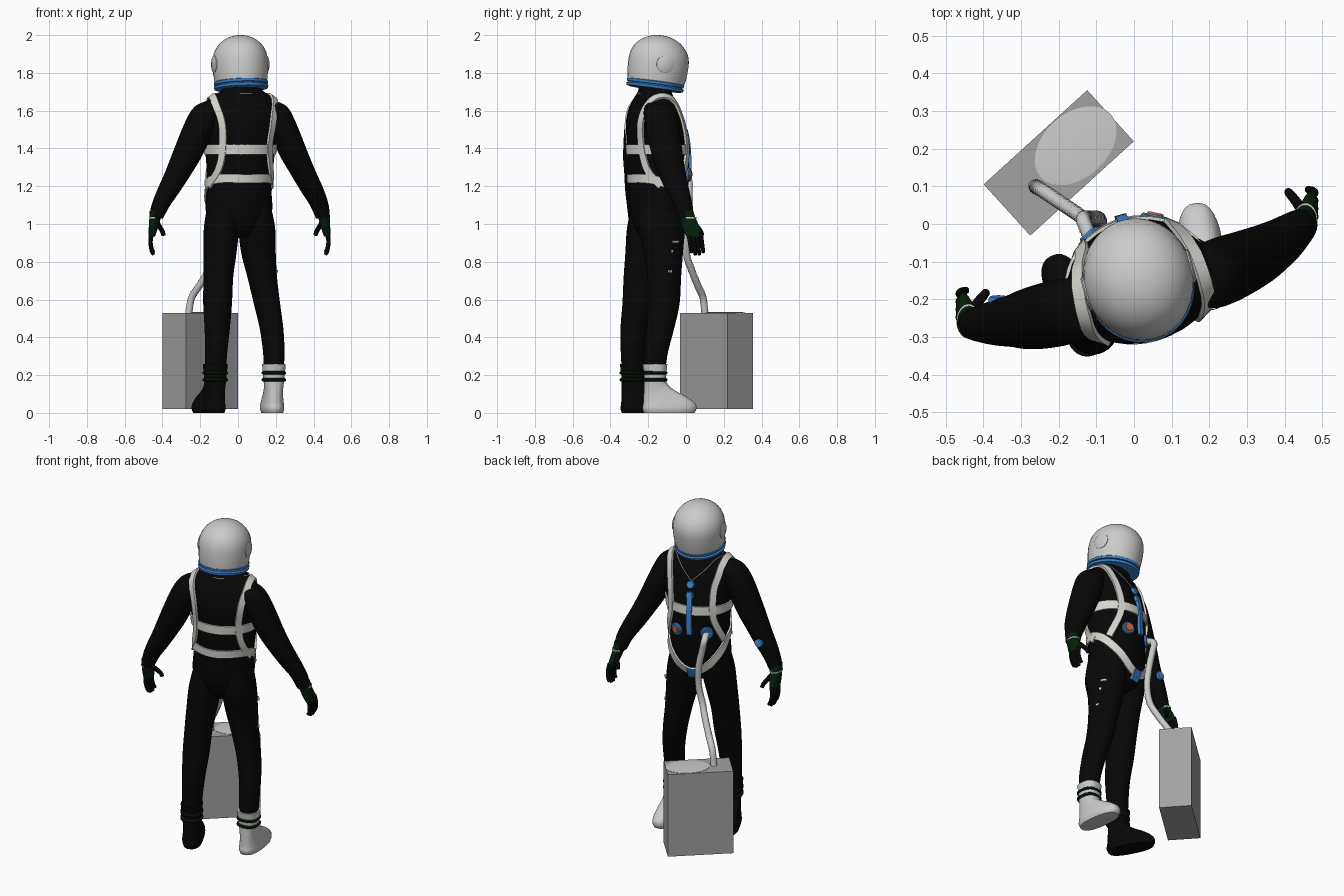
import bpy, bmesh, math
from mathutils import Vector, Matrix

if "Cube" in bpy.data.objects:
    bpy.data.objects.remove(bpy.data.objects["Cube"])

TURN = math.radians(15)            # the whole figure is turned slightly


def material(name, *rgb):
    m = bpy.data.materials.new(name)
    m.diffuse_color = (*rgb, 1)
    m.use_nodes = True
    m.node_tree.nodes["Principled BSDF"].inputs["Base Color"].default_value = m.diffuse_color
    return m


BLACK = material("suit_black", .002, .002, .002)
GREEN = material("dark_green", .002, .014, .003)
WHITE = material("white", .76, .76, .73)
STRAP = material("webbing", .66, .67, .62)
BLUE = material("blue", .05, .24, .62)
ORANGE = material("orange", .6, .13, .03)
LIGHT = material("light_grey", .55, .55, .55)
GREY = material("case_grey", .36, .36, .36)


def finish(name, me, mat, angle=40):
    for p in me.polygons:
        p.use_smooth = True
    me.set_sharp_from_angle(angle=math.radians(angle))
    ob = bpy.data.objects.new(name, me)
    bpy.context.collection.objects.link(ob)
    me.materials.append(mat)
    return ob


def skin(name, rings, mat, around=True, cap=True, loop=False, angle=40):
    """Skin a list of equal point rings."""
    bm = bmesh.new()
    vs = [[bm.verts.new(p) for p in r] for r in rings]
    n = len(vs[0])
    for i in range(len(vs) if loop else len(vs) - 1):
        a, b = vs[i], vs[(i + 1) % len(vs)]
        for j in range(n if around else n - 1):
            k = (j + 1) % n
            bm.faces.new((a[j], a[k], b[k], b[j]))
    if cap:
        bm.faces.new(vs[0])
        bm.faces.new(vs[-1])
    bmesh.ops.recalc_face_normals(bm, faces=bm.faces)
    me = bpy.data.meshes.new(name)
    bm.to_mesh(me)
    bm.free()
    return finish(name, me, mat, angle)


def smooth_path(pts, n=5, loop=False):
    """Catmull-Rom resampling of tuples of any length."""
    P = [Vector(p) for p in pts]
    P = P if loop else [P[0] * 2 - P[1]] + P + [P[-1] * 2 - P[-2]]
    m, out = len(P), []
    for i in range(m if loop else m - 3):
        a, b, c, d = (P[(i + k) % m] for k in range(4))
        for t in (j / n for j in range(n)):
            out.append(.5 * (2*b + (c - a)*t + (2*a - 5*b + 4*c - d)*t*t + (3*b - a - 3*c + d)*t**3))
    return out if loop else out + [P[-2]]


def ellipse(s, turn, mtx=None, n=32, e=1):
    x, y, z, rx, ry = s
    pts = []
    for k in range(n):
        a = 2 * math.pi * k / n
        c, d = (math.copysign(abs(f(a))**e, f(a)) for f in (math.cos, math.sin))
        pts.append(Vector((x, y, z)) + Matrix.Rotation(turn, 3, 'Z') @ Vector((rx*c, ry*d, 0)))
    return [mtx @ p for p in pts] if mtx else pts


def loft(name, secs, mat, turn=TURN, n=5, mtx=None, e=1):
    path = smooth_path(secs, n) if n > 1 else secs
    return skin(name, [ellipse(s, turn, mtx, 32, e) for s in path], mat)


def wire(name, pts, r, mat, n=6, rib=0, tip=1):
    cu = bpy.data.curves.new(name, 'CURVE')
    cu.dimensions, cu.bevel_depth, cu.bevel_resolution, cu.use_fill_caps = '3D', r, 4, True
    path = smooth_path(pts, n)
    sp = cu.splines.new('POLY')
    sp.points.add(len(path) - 1)
    for i, p in enumerate(path):
        sp.points[i].co = (*p, 1)
        sp.points[i].radius = 1 - rib * (i % 2) if rib else 1 + (tip - 1) * i / len(path)
    cu.materials.append(mat)
    ob = bpy.data.objects.new(name, cu)
    bpy.context.collection.objects.link(ob)
    return ob


def disc(name, mtx, r, h, mat, sy=1):
    c = [(0, 0, -h, r, r*sy), (0, 0, h*.6, r, r*sy), (0, 0, h, r*.88, r*.88*sy)]
    return loft(name, c, mat, 0, 1, mtx)


def block(name, mtx, size, mat):
    bm = bmesh.new()
    bmesh.ops.create_cube(bm, size=1, matrix=mtx @ Matrix.Diagonal((*size, 1)))
    me = bpy.data.meshes.new(name)
    bm.to_mesh(me)
    bm.free()
    return finish(name, me, mat)


# torso
TORSO = smooth_path([
    (.005, -.155, .925, .04, .07), (.005, -.15, .97, .12, .115), (.005, -.148, 1.06, .176, .148),
    (.005, -.145, 1.2, .172, .156), (.01, -.145, 1.3, .178, .16), (.012, -.15, 1.42, .19, .16),
    (.02, -.163, 1.52, .205, .152), (.02, -.17, 1.6, .212, .13), (.02, -.17, 1.65, .19, .108),
    (.02, -.168, 1.685, .145, .092), (.02, -.165, 1.71, .11, .085), (.02, -.165, 1.76, .1, .08)], 6)
skin("torso", [ellipse(s, TURN) for s in TORSO], BLACK)


def surf(deg, z):
    """Point on the torso at an angle and height."""
    i = next((i for i in range(len(TORSO) - 2) if TORSO[i + 1][2] >= z), len(TORSO) - 2)
    a, b = TORSO[i], TORSO[i + 1]
    x, y, _, rx, ry = a.lerp(b, (z - a[2]) / (b[2] - a[2]))
    t = math.radians(deg)
    return Vector((x, y, z)) + Matrix.Rotation(TURN, 3, 'Z') @ Vector((rx*math.cos(t), ry*math.sin(t), 0))


def surf_normal(d, z):
    return (surf(d + 2, z) - surf(d - 2, z)).cross(surf(d, z + .01) - surf(d, z - .01)).normalized()


def on_torso(d, z):
    q = surf_normal(d, z).to_track_quat('Z', 'Y').to_matrix().to_4x4()
    return Matrix.Translation(surf(d, z)) @ q


def ribbon(name, path, w, mat, loop=False, thick=.011):
    q = path if loop else smooth_path(path, 6)
    P, rings = [surf(*p) for p in q], []
    for i, p in enumerate(P):
        a = P[i - 1] if loop or i else p
        b = P[(i + 1) % len(P)] if loop or i < len(P) - 1 else p
        nr = surf_normal(*q[i])
        s = (b - a).normalized().cross(nr).normalized() * w / 2
        rings.append([p - s - nr*.008, p + s - nr*.008, p + s + nr*thick, p - s + nr*thick])
    return skin(name, rings, mat, cap=not loop, loop=loop)


# harness straps
ribbon("chest_strap", [(d, 1.395) for d in range(0, 360, 8)], .054, STRAP, True, .008)
hip = smooth_path([(-90, 1.24), (-40, 1.24), (0, 1.21), (40, 1.11), (68, 1.03), (90, 1.01), (112, 1.03), (140, 1.11), (180, 1.21), (220, 1.24), (270, 1.24)], 6)
ribbon("hip_strap", hip[:-1], .046, STRAP, True, .009)
half = [(-12, 1.2), (-36, 1.28), (-47, 1.38), (-49, 1.5), (-44, 1.6), (-25, 1.66), (12, 1.672),
        (40, 1.64), (50, 1.56), (51, 1.46), (46, 1.34), (22, 1.2)]
ribbon("right_shoulder_strap", half, .038, STRAP, thick=.011)
ribbon("left_shoulder_strap", [(180 - d, z) for d, z in half], .038, STRAP, thick=.011)

# front fittings
ribbon("zip_strip", [(90, 1.5), (90, 1.43), (90, 1.35), (90, 1.25)], .03, BLUE, thick=.016)
ribbon("crotch_patch", [(90, 1.03), (90, 1.0), (90, .97)], .055, BLUE, thick=.015)
for z in (1.54, 1.48):
    disc("zip_disc", on_torso(90, z), .023, .014, BLUE)
for nm, d, core in (("right_port", 61, ORANGE), ("left_port", 122, BLUE)):
    disc(nm + "_ring", on_torso(d, 1.26), .037, .012, BLUE)
    disc(nm + "_core", on_torso(d, 1.26), .024, .018, core)
wire("neck_cord", [surf(d, z) + surf_normal(d, z)*.002 for d, z in
     ((90, 1.56), (72, 1.62), (45, 1.675), (0, 1.69), (-90, 1.69), (-180, 1.69), (-225, 1.675), (-252, 1.62), (-270, 1.56))], .0025, WHITE)

# helmet, tilted forward
HEAD = (Matrix.Translation((.012, -.147, 1.85)) @ Matrix.Rotation(TURN, 4, 'Z')
        @ Matrix.Rotation(math.radians(-8), 4, 'X'))


def dome(z):
    return .146 - .8*z*z if z < 0 else .146 * max(0, 1 - (z / .15)**2.3)**.5


zs = [-.105, -.08, -.05, -.02] + [.15 * math.sin(k * math.pi / 26) for k in range(13)] + [.1499]
loft("helmet", [(0, 0, z, dome(z), dome(z)*1.1) for z in zs], WHITE, 0, 1, HEAD)
grid = []
for k in range(41):
    a = math.radians(12 + 3.9*k)
    w = min(1, .35 + 1.1*math.sin(math.pi*k/40))
    col = [-.005 + w*(-.08 + .165*j/14) for j in range(15)]
    grid.append([HEAD @ Vector((dome(z)*1.01*math.cos(a), dome(z)*1.111*math.sin(a), z)) for z in col])
skin("visor", grid, WHITE, around=False, cap=False)
for s, nm in ((1, "right"), (-1, "left")):
    disc(nm + "_visor_pivot", HEAD @ Matrix.Translation((s*.139, 0, -.005)) @ Matrix.Rotation(s*math.pi/2, 4, 'Y'), .046, .01, WHITE)
for i, z in enumerate((-.105, -.127)):
    loft(f"neck_ring_{i}", [(0, 0, z + dz, r, r*1.07) for dz, r in
         ((-.012, .125), (-.008, .141), (.005, .144), (.012, .134))], BLUE, 0, 1, HEAD)

# arms
loft("right_arm", [(.165, -.15, 1.655, .03, .035), (.19, -.145, 1.62, .07, .075), (.222, -.13, 1.54, .083, .09),
     (.295, -.1, 1.37, .078, .083), (.345, -.075, 1.27, .07, .074), (.392, -.045, 1.18, .063, .062),
     (.43, -.015, 1.1, .05, .05), (.45, 0, 1.03, .037, .042)], BLACK)
loft("left_arm", [(-.13, -.215, 1.655, .03, .035), (-.158, -.222, 1.62, .072, .075), (-.195, -.235, 1.54, .085, .088),
     (-.267, -.25, 1.37, .082, .083), (-.316, -.257, 1.27, .072, .07), (-.365, -.262, 1.18, .063, .06),
     (-.408, -.265, 1.1, .05, .048), (-.434, -.265, 1.03, .037, .04)], BLACK)
disc("forearm_dial", Matrix.Translation((-.36, -.203, 1.2)) @ Matrix.Rotation(-1.4, 4, 'X'), .026, .01, BLUE)

# hands with curled fingers
for nm, s, o in (("right", 1, Vector((.452, 0, 0))), ("left", -1, Vector((-.436, -.268, 0)))):
    def at(x, y, z):
        return o + Vector((s*x, y, z))
    loft(nm + "_palm", [(*at(-.002, 0, 1.07), .034, .038), (*at(.005, .012, 1.02), .029, .044),
         (*at(.014, .032, .97), .023, .048), (*at(.02, .045, .935), .017, .045)], GREEN, 0)
    loft(nm + "_cuff_band", [(*at(.004, .01, z), .032, .046) for z in (1.028, 1.036)], WHITE, 0, 1)
    for k in range(4):
        y, d = .014 + .021*k, .012 * (k in (1, 2))
        wire(f"{nm}_finger_{k}", [at(.019, y, .955), at(.027, y + .006, .91), at(.021, y + .012, .87 - d), at(.01, y + .015, .85 - d)],
             .0125, BLACK, 5, tip=.75)
    wire(nm + "_thumb", [at(.0, .025, 1.02), at(-.018, .055, .99), at(-.036, .078, .96), at(-.042, .085, .94)], .0145, BLACK, 5, tip=.75)

# legs
loft("right_leg", [(.09, -.13, 1.12, .075, .12), (.1, -.13, .98, .094, .126), (.108, -.12, .85, .091, .105), (.128, -.115, .72, .078, .09),
     (.153, -.115, .58, .069, .082), (.177, -.135, .45, .062, .074), (.189, -.158, .33, .057, .065), (.19, -.165, .24, .053, .057)], BLACK)
loft("left_leg", [(-.08, -.165, 1.12, .075, .12), (-.088, -.19, .98, .09, .124), (-.095, -.215, .85, .086, .107), (-.104, -.237, .72, .078, .094),
     (-.108, -.255, .58, .076, .082), (-.11, -.275, .45, .067, .072), (-.115, -.282, .33, .059, .064), (-.12, -.283, .22, .055, .057)], BLACK)
for i, (x, y, z, l) in enumerate(((.177, -.055, .905, .035), (.177, -.07, .855, .032), (.2, -.085, .75, .018))):
    block(f"thigh_tab_{i}", Matrix.Translation((x, y, z)) @ Matrix.Rotation(.75, 4, 'Z'), (.012, l, .013), WHITE)

# boots: heel, toe, half width, height
BOOT = [(-.058, .212, .054, 0), (-.066, .222, .06, .022), (-.062, .215, .058, .05), (-.06, .17, .053, .085),
        (-.058, .105, .05, .12), (-.056, .065, .052, .155), (-.057, .06, .057, .2), (-.065, .066, .062, .26)]
for nm, x, y, ang, mat in (("right", .19, -.165, 7, WHITE), ("left", -.12, -.283, 27, BLACK)):
    a = math.radians(ang)
    loft(nm + "_boot", [(x - math.sin(a)*(h + t)/2, y + math.cos(a)*(h + t)/2, z, w, (t - h)/2) for h, t, w, z in BOOT], mat, a, e=.8)
    for z in (.175, .212):
        loft(f"{nm}_ankle_ring", [(x, y, z + dz, r, r*1.03) for dz, r in ((-.009, .058), (-.004, .064), (.004, .064), (.009, .058))], GREEN, a, 1, e=.8)

# portable case and hose
case = Matrix.Translation((-.2, .1625, .275)) @ Matrix.Rotation(math.radians(42.3), 4, 'Z')
block("case", case, (.372, .184, .51), GREY)
disc("case_lid", Matrix.Translation((-.155, .208, .53)) @ Matrix.Rotation(math.radians(42.3), 4, 'Z'), .125, .003, LIGHT, .68)
wire("hose", [surf(122, 1.26), (-.135, .012, 1.235), (-.122, .016, 1.17), (-.098, .016, 1.06), (-.092, .006, .94), (-.115, .003, .84),
     (-.155, .03, .755), (-.2, .06, .68), (-.245, .09, .61), (-.262, .1, .525)], .02, LIGHT, 14, rib=.12)
